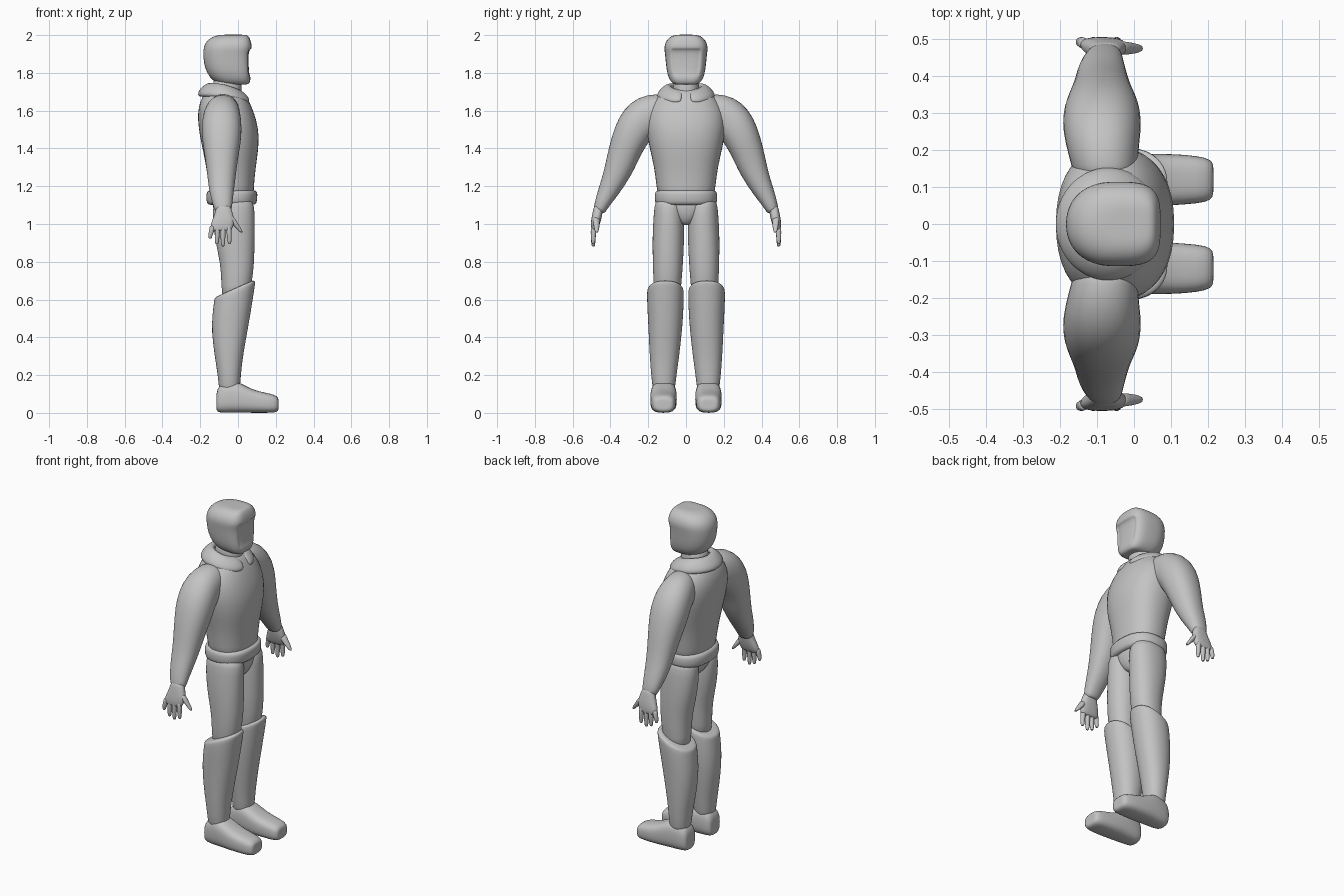
import bpy, bmesh, math
from mathutils import Vector

grey = bpy.data.materials.new("plain grey")
grey.diffuse_color = (0.55, 0.55, 0.55, 1)


def power(v, n):
    return math.copysign(abs(v) ** (2 / n), v)


def loft(name, rings, mirror=False, n=2.2, front_n=None, sides=20, edit=None):
    """Skin closed rings; each ring is (centre, half axis U, half axis V)."""
    bm = bmesh.new()
    loops = []
    rings = list(rings)
    # small shrunken rings make tidy end caps
    c, u, v = rings[0]
    rings.insert(0, (c, u * 0.55, v * 0.55))
    c, u, v = rings[-1]
    rings.append((c, u * 0.55, v * 0.55))
    for c, u, v in rings:
        loop = []
        for i in range(sides):
            a = 2 * math.pi * (i + 0.5) / sides
            k = front_n if front_n and math.cos(a) > 0 else n
            loop.append(bm.verts.new(c + u * power(math.cos(a), k) + v * power(math.sin(a), k)))
        loops.append(loop)
    for A, B in zip(loops, loops[1:]):
        for i in range(sides):
            j = (i + 1) % sides
            bm.faces.new((A[i], A[j], B[j], B[i]))
    bm.faces.new(loops[0])
    bm.faces.new(loops[-1])
    bmesh.ops.recalc_face_normals(bm, faces=bm.faces)
    if edit:
        edit(bm)
    for f in bm.faces:
        f.smooth = True
    me = bpy.data.meshes.new(name)
    bm.to_mesh(me)
    bm.free()
    me.materials.append(grey)
    ob = bpy.data.objects.new(name, me)
    bpy.context.collection.objects.link(ob)
    if mirror:
        m = ob.modifiers.new("Mirror", 'MIRROR')
        m.use_axis = (False, True, False)
    s = ob.modifiers.new("Smooth", 'SUBSURF')
    s.levels = s.render_levels = 1
    return ob


def level(z, x0, x1, y0, y1, rise=0):
    """Cross-section at height z; rise lifts the front and lowers the back."""
    return (Vector(((x0 + x1) / 2, (y0 + y1) / 2, z)),
            Vector(((x1 - x0) / 2, 0, rise)), Vector((0, (y1 - y0) / 2, 0)))


def limb(yo, zo, yi, zi, x0, x1):
    """Cross-section of an arm between an outer and an inner point."""
    return (Vector(((x0 + x1) / 2, (yo + yi) / 2, (zo + zi) / 2)),
            Vector((0, (yo - yi) / 2, (zo - zi) / 2)), Vector(((x1 - x0) / 2, 0, 0)))


def upright(x, y0, y1, z0, z1):
    """Cross-section of a foot at depth x."""
    return (Vector((x, (y0 + y1) / 2, (z0 + z1) / 2)),
            Vector((0, (y1 - y0) / 2, 0)), Vector((0, 0, (z1 - z0) / 2)))


# torso
loft("torso", [level(z, a, b, -w, w) for z, a, b, w in [
    (1.13, -.145, .085, .15), (1.2, -.155, .085, .158), (1.3, -.17, .095, .17),
    (1.38, -.185, .108, .19), (1.47, -.205, .114, .208), (1.55, -.215, .1, .215),
    (1.62, -.212, .075, .2), (1.68, -.19, .045, .155), (1.72, -.15, .01, .09)]], n=2.3)

# belt
loft("belt", [level(z, a, b, -w, w) for z, a, b, w in [
    (1.1, -.15, .085, .15), (1.107, -.167, .1, .165), (1.14, -.17, .104, .168),
    (1.172, -.168, .105, .166), (1.18, -.15, .09, .15)]], n=2.4)

# pelvis
loft("pelvis", [level(z, a, b, -w, w) for z, a, b, w in [
    (1.14, -.14, .08, .155), (1.08, -.135, .08, .14), (1.03, -.11, .07, .075),
    (.995, -.06, .045, .03)]])

# thighs
loft("thigh", [level(z, a, b, y0, y1) for z, a, b, y0, y1 in [
    (1.13, -.13, .085, .015, .165), (1.05, -.137, .09, .008, .172), (.95, -.128, .09, .008, .178),
    (.85, -.108, .088, .012, .178), (.75, -.088, .084, .018, .175), (.6, -.09, .06, .03, .17)]],
    mirror=True)

# boot shafts with sloping tops
loft("boot_shaft", [level(z, a, b, y0, y1, r) for z, a, b, y0, y1, r in [
    (.1, -.1, .01, .06, .175, 0), (.2, -.107, .015, .05, .185, 0), (.3, -.123, .028, .035, .193, .01),
    (.45, -.142, .058, .018, .2, .02), (.56, -.136, .078, .012, .206, .032),
    (.63, -.128, .09, .01, .208, .042), (.652, -.126, .094, .012, .206, .045),
    (.66, -.115, .085, .022, .196, .045)]], mirror=True)

# feet
loft("foot", [upright(*r) for r in [
    (-.114, .075, .16, .015, .1), (-.105, .06, .175, 0, .15), (-.04, .05, .186, 0, .175),
    (.015, .048, .19, 0, .16), (.07, .048, .19, 0, .125), (.14, .052, .188, 0, .108),
    (.195, .058, .18, 0, .097), (.214, .07, .168, .01, .08)]], mirror=True, n=2.9)

# arms
loft("arm", [limb(*r) for r in [
    (.11, 1.69, .12, 1.48, -.16, .01), (.21, 1.688, .18, 1.46, -.18, .012),
    (.295, 1.648, .205, 1.42, -.193, .02), (.36, 1.565, .232, 1.375, -.193, .02),
    (.395, 1.46, .25, 1.34, -.183, .01), (.417, 1.37, .275, 1.285, -.172, -.002),
    (.437, 1.27, .31, 1.225, -.162, -.012), (.465, 1.185, .357, 1.155, -.153, -.022),
    (.484, 1.115, .41, 1.09, -.134, -.03), (.49, 1.075, .43, 1.055, -.122, -.035)]], mirror=True)

# hands: palm, four fingers and a thumb
loft("palm", [limb(*r) for r in [
    (.487, 1.1, .437, 1.09, -.115, -.038), (.495, 1.06, .443, 1.05, -.122, -.028),
    (.503, 1.02, .452, 1.01, -.14, -.015), (.505, .985, .463, .98, -.148, -.028),
    (.503, .965, .472, .965, -.142, -.035)]], mirror=True, n=2.6)
for i, (xb, xt, zt) in enumerate([(-.136, -.147, .922), (-.107, -.112, .893),
                                  (-.078, -.08, .882), (-.049, -.045, .895)]):
    loft("finger_%d" % (i + 1), [
        limb(.504, .99, .47, .99, xb - .015, xb + .015),
        limb(.506, .955, .476, .952, (xb + xt) / 2 - .014, (xb + xt) / 2 + .014),
        limb(.503, zt + .02, .479, zt + .018, xt - .012, xt + .012),
        limb(.499, zt, .482, zt, xt - .008, xt + .008)], mirror=True, sides=10)
loft("thumb", [
    limb(.495, 1.04, .455, 1.03, -.06, -.018), limb(.492, 1.005, .456, .995, -.035, .002),
    limb(.487, .977, .46, .972, -.008, .019), limb(.482, .957, .465, .955, .01, .026)],
    mirror=True, sides=10)

# neck
loft("neck", [level(z, -.135, .02, -.07, .07) for z in (1.64, 1.7, 1.77)])

# collar: a flattened roll swept round the neck, open at the front
collar = []
for i in range(25):
    a = math.radians(11 + 338 * i / 24)
    c, s = math.cos(a), math.sin(a)
    out = Vector((c, s, 0))
    end = 0.75 if i in (0, 24) else 1
    U = (out * .034 + Vector((0, 0, -.033))) * end
    V = (out * .7 + Vector((0, 0, .7))) * .022 * end
    collar.append((Vector((-.07 + .106 * c, .117 * s, 1.69 - .02 * c + .012 * s * s)), U, V))
loft("collar", collar, sides=12)


# helmet with a recessed face plate
def visor(bm):
    faces = [f for f in bm.faces if f.normal.x > 0.8 and 1.79 < f.calc_center_median().z < 1.925]
    bmesh.ops.inset_region(bm, faces=faces, thickness=.006, depth=-.008)


loft("helmet", [level(z, a, b, -w, w, r) for z, a, b, w, r in [
    (1.738, -.09, .05, .06, 0), (1.752, -.135, .064, .08, -.006), (1.79, -.165, .068, .1, -.008),
    (1.85, -.182, .064, .107, 0), (1.905, -.185, .064, .112, 0), (1.928, -.183, .074, .116, 0),
    (1.955, -.176, .072, .112, 0), (1.98, -.155, .064, .098, 0),
    (1.996, -.125, .055, .076, 0), (2.002, -.09, .04, .05, 0)]], n=2.2, front_n=3.6, sides=28, edit=visor)
